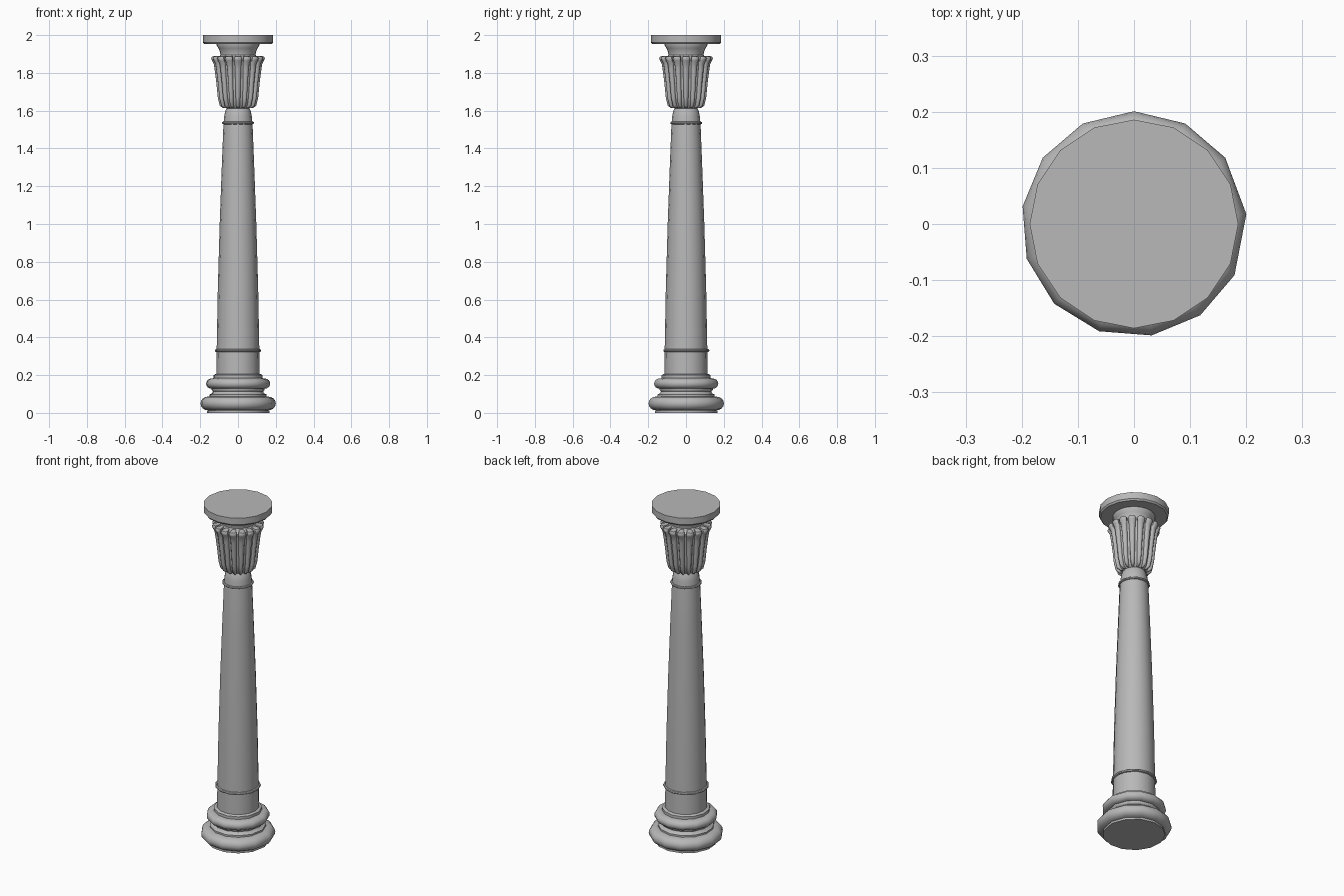
import bpy, bmesh
from math import sin, cos, pi, radians

if "Cube" in bpy.data.objects:
    bpy.data.objects.remove(bpy.data.objects["Cube"])

stone = bpy.data.materials.new("grey_stone")
stone.diffuse_color = (0.48, 0.48, 0.48, 1)
stone.use_nodes = True
stone.node_tree.nodes["Principled BSDF"].inputs["Base Color"].default_value = stone.diffuse_color


def finish(bm, name, angle=40):
    bmesh.ops.recalc_face_normals(bm, faces=bm.faces)
    me = bpy.data.meshes.new(name)
    bm.to_mesh(me)
    bm.free()
    me.materials.append(stone)
    ob = bpy.data.objects.new(name, me)
    bpy.context.collection.objects.link(ob)
    bpy.ops.object.select_all(action='DESELECT')
    ob.select_set(True)
    bpy.context.view_layer.objects.active = ob
    bpy.ops.object.shade_smooth_by_angle(angle=radians(angle))
    return ob


def lathe(name, profile, angles, angle=40, closed=False):
    """Revolve (radius, z) points around the given angles from +y; cap ends unless closed."""
    bm = bmesh.new()
    sides = len(angles)
    rings = [[bm.verts.new((r * sin(a), r * cos(a), z)) for a in angles] for r, z in profile]
    pairs = list(zip(rings, rings[1:]))
    if closed:
        pairs.append((rings[-1], rings[0]))
    else:
        bm.faces.new(rings[0])
        bm.faces.new(rings[-1])
    for a, b in pairs:
        for i in range(sides):
            j = (i + 1) % sides
            bm.faces.new((a[i], a[j], b[j], b[i]))
    return finish(bm, name, angle)


def even(sides):
    return [2 * pi * i / sides for i in range(sides)]


def bulge(r, z, dr, dz, n=8):
    """Half-round moulding section, bottom to top."""
    return [(r + dr * cos(t), z + dz * sin(t))
            for t in (-pi / 2 + pi * k / n for k in range(n + 1))]


def ring(name, r, z, dr, dz, sides, n=8):
    pts = [(r + dr * cos(t), z + dz * sin(t)) for t in even(n)]
    return lathe(name, pts, even(sides), closed=True)


# base: two swelling mouldings with a hollow between them, on a slightly uneven 13-gon
base_angles = [radians(27 * i + (4 if i >= 3 else 0) + (5 if i >= 4 else 0)) for i in range(13)]
lathe("base_mouldings",
      [(0.167, 0), (0.167, 0.012)] + bulge(0.162, 0.05, 0.039, 0.036)
      + [(0.152, 0.088), (0.152, 0.098), (0.138, 0.104), (0.134, 0.113), (0.142, 0.122)]
      + bulge(0.142, 0.155, 0.029, 0.027)
      + [(0.13, 0.184), (0.13, 0.2), (0.12, 0.206)], base_angles, 50)

# tapering shaft and its neck
lathe("shaft", [(0.115, 0.19), (0.113, 0.33), (0.107, 0.65), (0.097, 1.0), (0.086, 1.3),
                (0.077, 1.53), (0.073, 1.57), (0.067, 1.6), (0.055, 1.62)], even(16))
ring("lower_band", 0.115, 0.33, 0.009, 0.008, 13)
ring("upper_band", 0.078, 1.535, 0.008, 0.007, 13)

# capital bell, neck and cap slab
lathe("capital_bell", [(0.06, 1.612), (0.08, 1.63), (0.091, 1.68), (0.1, 1.75),
                       (0.11, 1.83), (0.116, 1.87), (0.1, 1.885), (0.093, 1.895),
                       (0.095, 1.91), (0.103, 1.93), (0.113, 1.945), (0.113, 1.96)], even(32))
lathe("cap_slab", [(0.179, 1.953), (0.186, 1.962), (0.186, 2.0)], even(16), 30)

# upright leaves around the bell: rounded ribs that curl over at the top
LEAVES = 16
spine = [(0.066, 1.613, 0.006), (0.083, 1.626, 0.010), (0.094, 1.67, 0.012),
         (0.102, 1.75, 0.014), (0.111, 1.82, 0.016), (0.116, 1.85, 0.018),
         (0.125, 1.866, 0.021), (0.129, 1.877, 0.021), (0.124, 1.887, 0.018),
         (0.105, 1.89, 0.013)]
bm = bmesh.new()
for a in even(LEAVES):
    radial, side = (sin(a), cos(a)), (cos(a), -sin(a))
    rows = []
    for r, z, w in spine:
        row = []
        for t in (0, pi / 4, pi / 2, 3 * pi / 4, pi):
            d, s = r + 0.013 * sin(t), w * cos(t)
            row.append(bm.verts.new((radial[0] * d + side[0] * s,
                                     radial[1] * d + side[1] * s, z)))
        rows.append(row + [bm.verts.new((radial[0] * 0.06, radial[1] * 0.06, z))])
    bm.faces.new(rows[0])
    bm.faces.new(rows[-1])
    for lo, hi in zip(rows, rows[1:]):
        for i in range(6):
            j = (i + 1) % 6
            bm.faces.new((lo[i], lo[j], hi[j], hi[i]))
finish(bm, "capital_leaves", 50)
